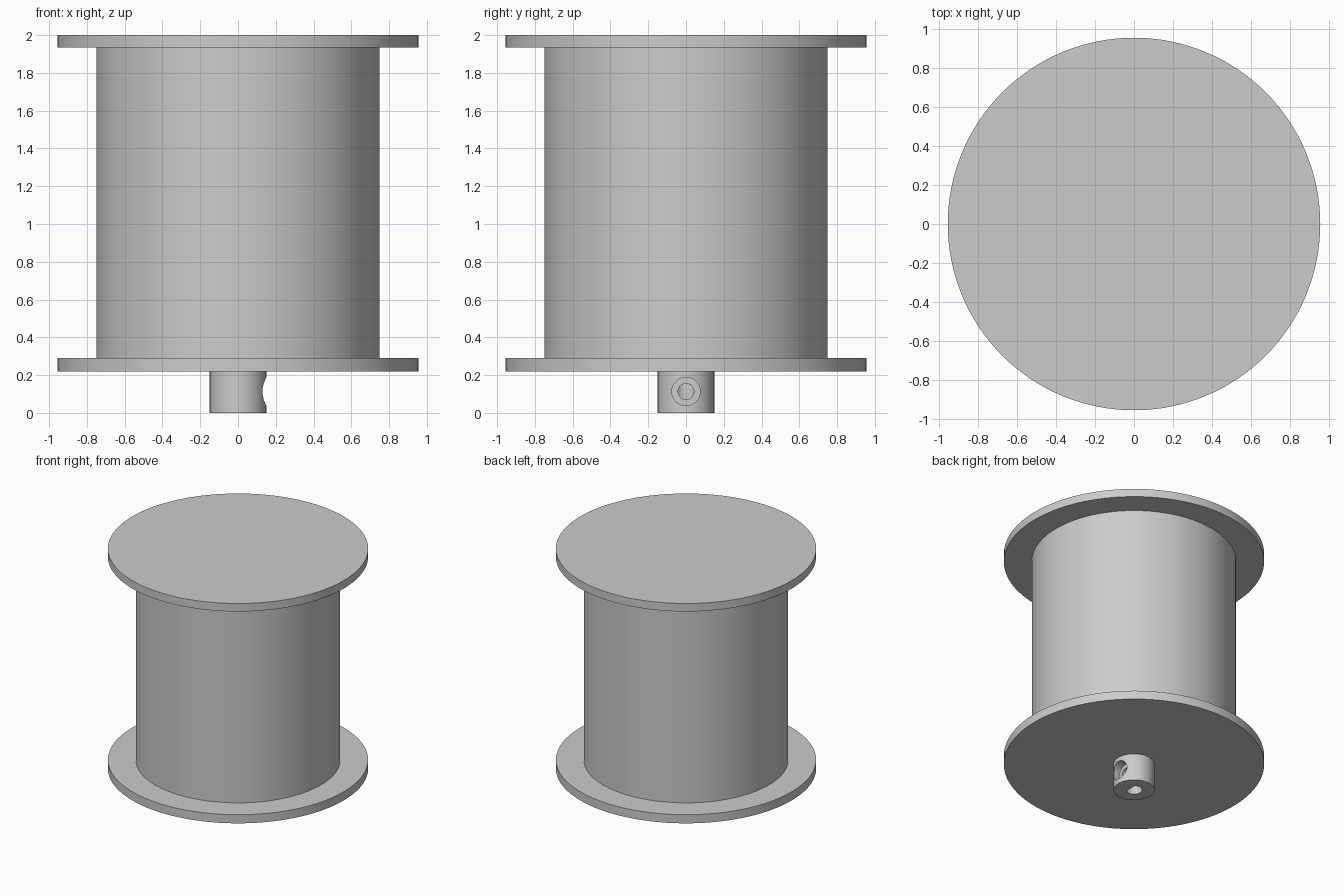
import bpy
import math

cube = bpy.data.objects.get("Cube")
if cube:
    bpy.data.objects.remove(cube, do_unlink=True)

# Single plain grey finish
grey = bpy.data.materials.new("plain grey")
grey.use_nodes = True
GREY = (0.6, 0.6, 0.6, 1)
grey.diffuse_color = GREY
grey.node_tree.nodes["Principled BSDF"].inputs["Base Color"].default_value = GREY


def select_only(obj):
    bpy.ops.object.select_all(action="DESELECT")
    obj.select_set(True)
    bpy.context.view_layer.objects.active = obj


def cylinder(name, radius, z0, z1, sides=128):
    bpy.ops.mesh.primitive_cylinder_add(
        vertices=sides, radius=radius, depth=z1 - z0, location=(0, 0, (z0 + z1) / 2))
    obj = bpy.context.object
    obj.name = name
    obj.data.materials.append(grey)
    return obj


def cut(target, cutter):
    mod = target.modifiers.new("cut", "BOOLEAN")
    mod.operation = "DIFFERENCE"
    mod.solver = "EXACT"
    mod.object = cutter
    select_only(target)
    bpy.ops.object.modifier_apply(modifier=mod.name)
    bpy.data.objects.remove(cutter, do_unlink=True)


# Spool: two flanges and the drum between them
parts = [
    cylinder("top_flange", 0.955, 1.935, 2.0),
    cylinder("drum", 0.75, 0.29, 1.935),
    cylinder("bottom_flange", 0.955, 0.22, 0.29),
]

# Shaft hub with a D-shaped bore, flat towards the set screw
hub = cylinder("shaft_hub", 0.15, 0, 0.22, 64)
bore = cylinder("bore_cutter", 0.06, -0.05, 0.2, 48)
for v in bore.data.vertices:
    v.co.x = min(v.co.x, 0.035)
cut(hub, bore)

# Counterbored set screw hole on the +x side
for radius, start in ((0.075, 0.08), (0.042, 0.0)):
    bpy.ops.mesh.primitive_cylinder_add(
        vertices=48, radius=radius, depth=0.3,
        location=(start + 0.15, 0, 0.113), rotation=(0, math.pi / 2, 0))
    screw_hole = bpy.context.object
    screw_hole.name = "screw_hole_cutter"
    screw_hole.data.materials.append(grey)
    cut(hub, screw_hole)
parts.append(hub)

for part in parts:
    select_only(part)
    bpy.ops.object.shade_smooth_by_angle(angle=math.radians(30))
